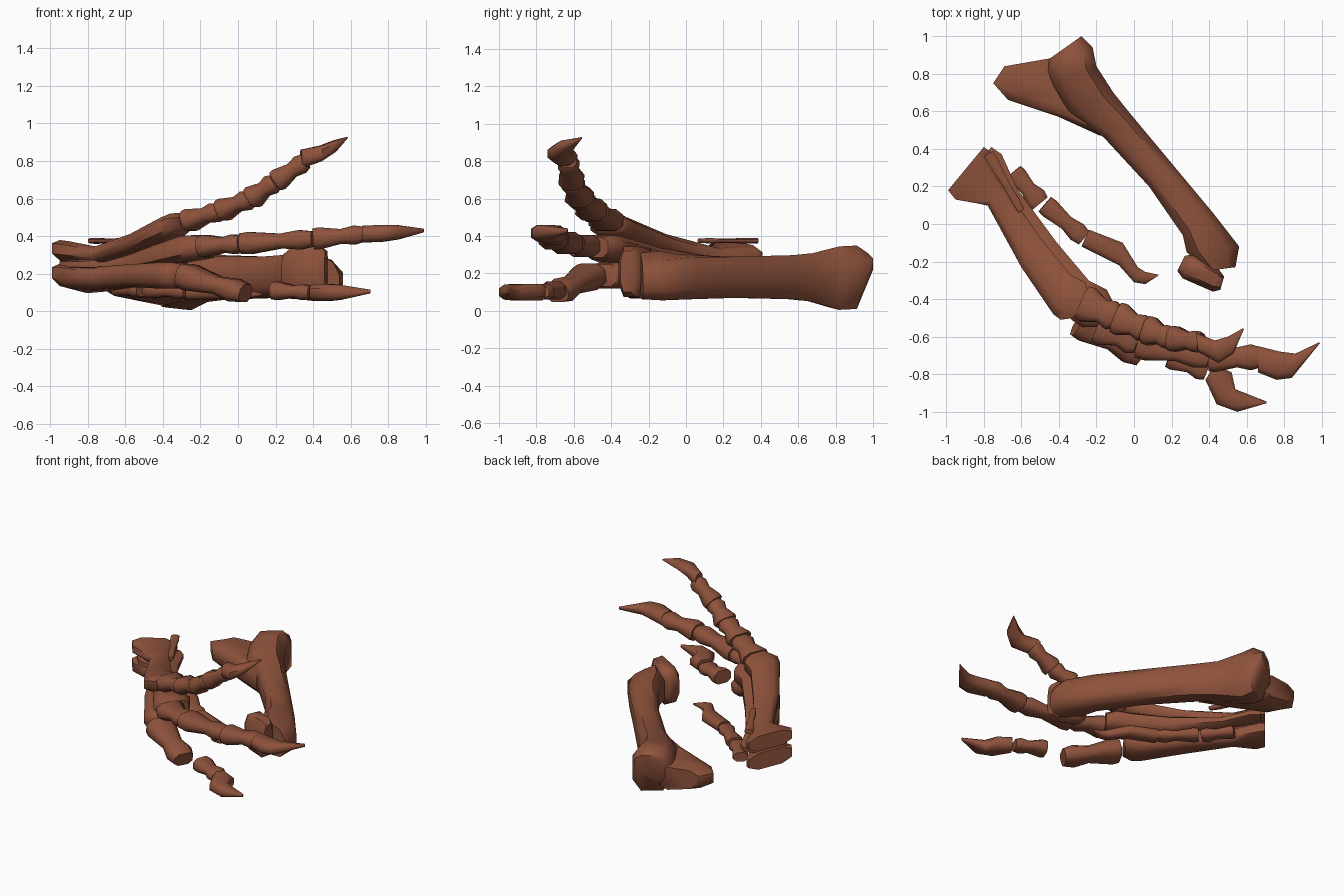
import bpy, bmesh
from math import radians
from mathutils import Vector as V

mat = bpy.data.materials.new("bone_brown")
mat.diffuse_color = (0.27, 0.085, 0.045, 1)


def loft(name, sections):
    """Skin rounded eight-sided sections: (edge A, half height A, edge B, half height B, up)."""
    bm = bmesh.new()
    rings = []
    for a, ha, b, hb, up in sections:
        ring = []
        for t, k in ((0, .5), (.22, 1), (.78, 1), (1, .5), (1, -.5), (.78, -1), (.22, -1), (0, -.5)):
            ring.append(bm.verts.new(a.lerp(b, t) + up * k * (ha + (hb - ha) * t)))
        rings.append(ring)
    for r, s in zip(rings, rings[1:]):
        for i in range(8):
            j = (i + 1) % 8
            bm.faces.new((r[i], r[j], s[j], s[i]))
    bm.faces.new(rings[0][::-1])
    bm.faces.new(rings[-1])
    bmesh.ops.recalc_face_normals(bm, faces=bm.faces)
    me = bpy.data.meshes.new(name)
    bm.to_mesh(me)
    bm.free()
    ob = bpy.data.objects.new(name, me)
    bpy.context.collection.objects.link(ob)
    me.materials.append(mat)
    bpy.ops.object.select_all(action='DESELECT')
    ob.select_set(True)
    bpy.context.view_layer.objects.active = ob
    bpy.ops.object.shade_smooth_by_angle(angle=radians(55))
    return ob


UP = V((0, 0, 1))


def outline_bone(name, pairs, zs, hs, tilts=(0,) * 9):
    """Bone from plan outline pairs (ax, ay, bx, by) with centre heights, half thicknesses and tilts."""
    loft(name, [(V((p[0], p[1], z + t)), h, V((p[2], p[3], z - t)), h, UP)
                for p, z, h, t in zip(pairs, zs, hs, tilts)])


def phalanx(name, p, q, w0, w1, h0, h1):
    """Waisted toe bone between two joints."""
    p, q = V(p), V(q)
    d = (q - p).normalized()
    side = d.cross(UP).normalized()
    up = side.cross(d)
    secs = []
    for t, k in ((0, .92), (.12, 1), (.55, .72), (.82, .98), (1, .8)):
        c = p.lerp(q, t)
        w, h = (w0 + (w1 - w0) * t) * k, (h0 + (h1 - h0) * t) * k
        secs.append((c + side * w, h, c - side * w, h, up))
    loft(name, secs)


def toe(name, joints, widths, h):
    for i, (p, q) in enumerate(zip(joints, joints[1:])):
        phalanx(f"{name}_phalanx_{i + 1}", p, q, widths[i], widths[i + 1] * .85, h, h * .85)


def edge_bone(name, secs):
    loft(name, [(V(a), ha, V(b), hb, UP) for a, ha, b, hb in secs])


# Shin bone: main shaft and head
edge_bone("shin_bone", [
    ((-.45, .88, .20), .10, (-.28, 1.0, .25), .06),
    ((-.46, .82, .18), .15, (-.22, .94, .18), .175),
    ((-.43, .74, .175), .15, (-.20, .84, .175), .175),
    ((-.35, .60, .175), .11, (-.11, .70, .18), .135),
    ((-.16, .46, .18), .11, (-.03, .60, .18), .12),
    ((.08, .20, .18), .11, (.22, .30, .18), .11),
    ((.26, -.06, .19), .12, (.42, .06, .17), .11),
    ((.28, -.15, .20), .14, (.56, -.12, .155), .10),
    ((.39, -.25, .20), .13, (.54, -.23, .15), .09),
])

# Low crest flaring sideways from the shin head
edge_bone("shin_crest", [
    ((-.69, .84, .17), .06, (-.40, .89, .13), .09),
    ((-.75, .75, .17), .07, (-.33, .85, .115), .10),
    ((-.67, .66, .16), .075, (-.30, .75, .12), .10),
    ((-.40, .57, .15), .08, (-.22, .62, .15), .09),
    ((-.18, .47, .16), .08, (-.10, .53, .16), .09),
])

# Ankle bone
outline_bone("ankle_bone",
             [(.23, -.25, .27, -.17), (.26, -.29, .32, -.16), (.42, -.36, .45, -.24), (.46, -.35, .48, -.28)],
             (.2, .2, .21, .21), (.10, .13, .135, .11))

# Three stacked foot bones
foot = [(-.99, .18, -.80, .41), (-.95, .13, -.76, .38), (-.78, .10, -.69, .20), (-.60, -.23, -.50, -.07),
        (-.43, -.48, -.34, -.27), (-.39, -.51, -.26, -.31), (-.32, -.50, -.24, -.37)]
tilt = (.025, .025, .01, 0, 0, 0, 0)
outline_bone("upper_foot_bone", foot, (.31, .305, .295, .36, .44, .46, .475),
             (.055, .055, .045, .05, .06, .06, .05), tilt)
outline_bone("lower_foot_bone", foot, (.18, .175, .17, .19, .19, .19, .19),
             (.06, .065, .06, .06, .07, .07, .06), tilt)
middle = [tuple(v + s for v, s in zip(p, (.04 + i * .015, 0 - i * .008) * 2)) for i, p in enumerate(foot)]
outline_bone("middle_foot_bone", middle, (.25, .25, .25, .28, .33, .34, .34),
             (.03, .03, .035, .055, .07, .065, .055))

# Thin splint on top of the foot
phalanx("splint_bone", (-.775, .375, .375), (-.6, .07, .375), .03, .022, .016, .014)

# Toes
toe("upper_toe", [(-.27, -.42, .48), (-.09, -.50, .535), (.07, -.565, .60), (.20, -.61, .69), (.36, -.63, .80)],
    (.10, .09, .08, .07, .065), .06)
toe("middle_toe", [(-.19, -.54, .345), (.02, -.63, .36), (.40, -.71, .385), (.67, -.71, .41)],
    (.10, .09, .08, .08), .06)
phalanx("lower_toe_phalanx_1", (-.29, -.51, .19), (.04, -.69, .095), .10, .085, .07, .06)
phalanx("lower_toe_phalanx_2", (.19, -.70, .11), (.39, -.78, .10), .07, .065, .05, .04)
phalanx("small_toe_phalanx_1", (-.64, .28, .115), (-.5, .11, .11), .05, .065, .035, .04)
phalanx("small_toe_phalanx_2", (-.475, .105, .11), (-.265, -.075, .10), .055, .055, .04, .035)

# Claws
outline_bone("upper_claw", [(.34, -.68, .33, -.58), (.45, -.74, .43, -.62), (.53, -.69, .50, -.60),
                            (.585, -.56, .58, -.555)], (.81, .84, .88, .925), (.05, .042, .03, .004))
outline_bone("middle_claw", [(.66, -.79, .66, -.65), (.76, -.83, .78, -.68), (.84, -.82, .86, -.69),
                             (.99, -.635, .985, -.63)], (.41, .415, .42, .43), (.045, .045, .038, .01))
outline_bone("lower_claw", [(.38, -.83, .43, -.75), (.44, -.96, .52, -.79), (.55, -1.0, .54, -.88),
                            (.705, -.955, .705, -.945)], (.10, .10, .10, .105), (.045, .045, .04, .01))
outline_bone("small_claw", [(-.28, -.12, -.24, -.03), (-.08, -.22, -.06, -.10), (0, -.31, .02, -.23),
                            (.06, -.32, .06, -.255), (.13, -.275, .13, -.27)],
             (.10, .10, .095, .09, .09), (.04, .035, .03, .02, .006))
